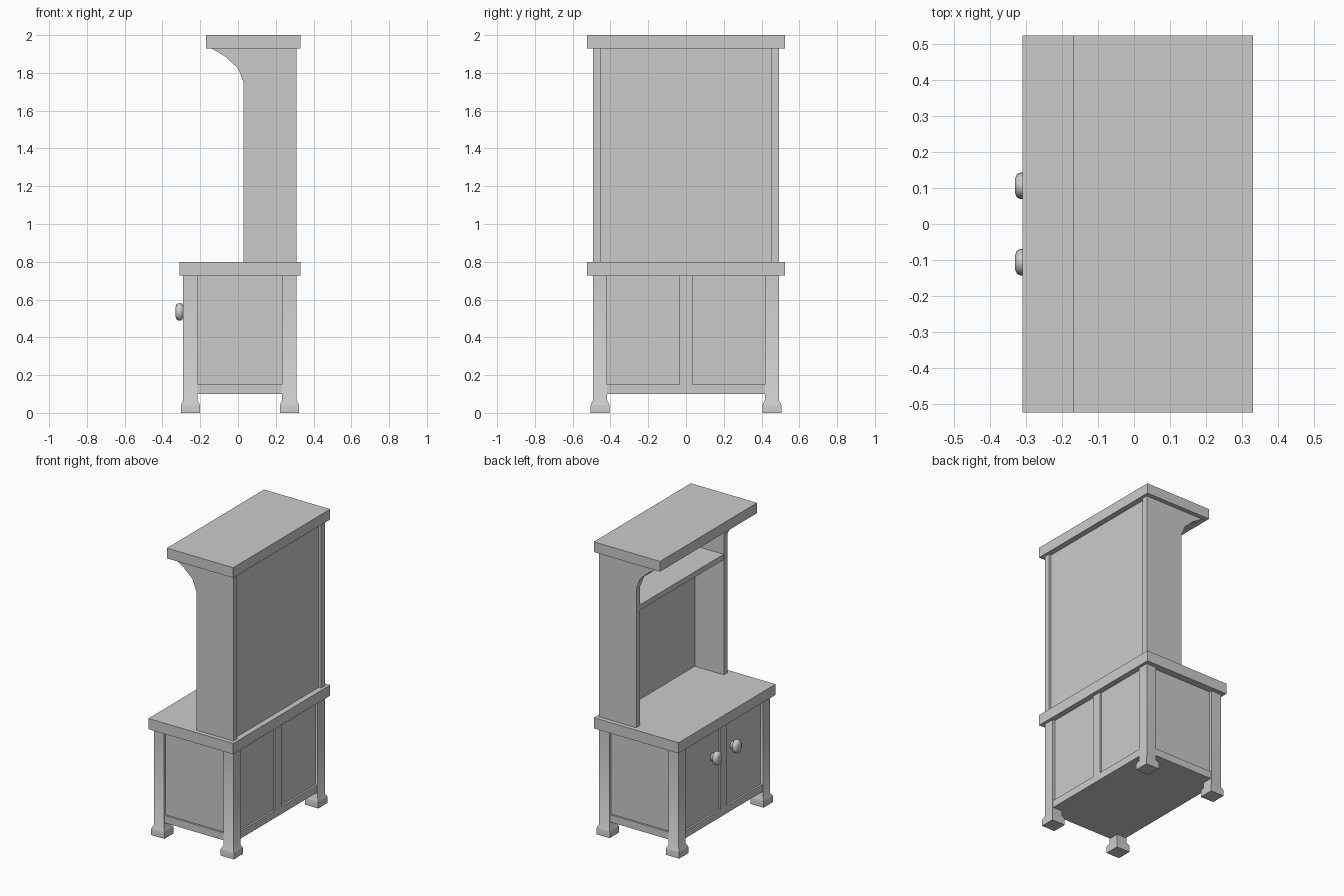
import bpy, bmesh, math
from mathutils import Vector

cube = bpy.data.objects.get("Cube")
if cube:
    bpy.data.objects.remove(cube, do_unlink=True)

# Single plain grey
grey = bpy.data.materials.new("plain grey")
grey.use_nodes = True
colour = (0.6, 0.6, 0.6, 1)
grey.diffuse_color = colour
grey.node_tree.nodes["Principled BSDF"].inputs["Base Color"].default_value = colour


def finish(name, bm, smooth=None):
    bmesh.ops.recalc_face_normals(bm, faces=bm.faces)
    mesh = bpy.data.meshes.new(name)
    bm.to_mesh(mesh)
    bm.free()
    mesh.materials.append(grey)
    obj = bpy.data.objects.new(name, mesh)
    bpy.context.collection.objects.link(obj)
    if smooth:
        bpy.ops.object.select_all(action='DESELECT')
        obj.select_set(True)
        bpy.context.view_layer.objects.active = obj
        bpy.ops.object.shade_smooth_by_angle(angle=math.radians(smooth))
    return obj


def box(name, x, y, z):
    """Box from (min, max) ranges."""
    bm = bmesh.new()
    bmesh.ops.create_cube(bm, size=1)
    for v in bm.verts:
        v.co = Vector([r[0] + (c + 0.5) * (r[1] - r[0]) for c, r in zip(v.co, (x, y, z))])
    return finish(name, bm)


def prism(name, profile, y0, y1):
    """Extrude an x-z profile along y."""
    bm = bmesh.new()
    face = bm.faces.new([bm.verts.new((x, y0, z)) for x, z in profile])
    new = bmesh.ops.extrude_face_region(bm, geom=[face])["geom"]
    bmesh.ops.translate(bm, vec=(0, y1 - y0, 0),
                        verts=[g for g in new if isinstance(g, bmesh.types.BMVert)])
    return finish(name, bm)


def leg(name, cx, cy):
    """Square post lofted down to a flared foot."""
    bm = bmesh.new()
    rings = []
    for half, z in ((0.05, 0), (0.05, 0.04), (0.047, 0.05), (0.038, 0.065), (0.038, 0.73)):
        rings.append([bm.verts.new((cx + sx * half, cy + sy * half, z))
                      for sx, sy in ((-1, -1), (1, -1), (1, 1), (-1, 1))])
    for low, high in zip(rings, rings[1:]):
        for i in range(4):
            j = (i + 1) % 4
            bm.faces.new((low[i], low[j], high[j], high[i]))
    bm.faces.new(rings[0])
    bm.faces.new(rings[-1])
    return finish(name, bm, 60)


def knob(name, y):
    """Rounded oval knob turned about the x axis, facing -x."""
    bm = bmesh.new()
    rings = []
    for x, r in ((-0.265, 0.5), (-0.29, 0.6), (-0.296, 0.92), (-0.303, 1),
                 (-0.315, 1), (-0.325, 0.88), (-0.331, 0.5)):
        rings.append([bm.verts.new((x, y + 0.037 * r * math.cos(a), 0.535 + 0.046 * r * math.sin(a)))
                      for a in (math.tau * i / 20 for i in range(20))])
    for a, b in zip(rings, rings[1:]):
        for i in range(20):
            j = (i + 1) % 20
            bm.faces.new((a[i], a[j], b[j], b[i]))
    bm.faces.new(rings[0])
    bm.faces.new(rings[-1])
    return finish(name, bm, 60)


# Base cabinet: recessed body, legs, rails and centre stiles
box("cabinet_body", (-0.272, 0.292), (-0.474, 0.474), (0.1, 0.73))
for sx, xname in ((-0.252, "front"), (0.272, "back")):
    for sy, yname in ((-1, "right"), (1, "left")):
        leg(f"{xname}_{yname}_leg", sx, sy * 0.455)
for x, name in (((-0.285, -0.25), "front"), ((0.27, 0.305), "back")):
    box(name + "_bottom_rail", x, (-0.43, 0.43), (0.1, 0.15))
    box(name + "_centre_stile", x, (-0.035, 0.035), (0.1, 0.73))
for s, name in ((-1, "right"), (1, "left")):
    box(name + "_bottom_rail", (-0.22, 0.24), sorted((s * 0.45, s * 0.487)), (0.1, 0.15))
    knob(name + "_door_knob", s * 0.106)
box("countertop", (-0.31, 0.33), (-0.523, 0.523), (0.727, 0.8))

# Upper hutch: curved side panels, back, shelf and top
side = [(0.31, 0.8), (0.31, 1.93), (-0.14, 1.93), (-0.07, 1.888),
        (0.0, 1.825), (0.03, 1.75), (0.03, 0.8)]
for s, name in ((-1, "right"), (1, "left")):
    prism(name + "_hutch_side", side, s * 0.493, s * 0.452)
box("hutch_back", (0.25, 0.292), (-0.455, 0.455), (0.8, 1.93))
box("hutch_shelf", (0.032, 0.255), (-0.455, 0.455), (1.585, 1.622))
box("hutch_top", (-0.17, 0.33), (-0.523, 0.523), (1.93, 2.0))
